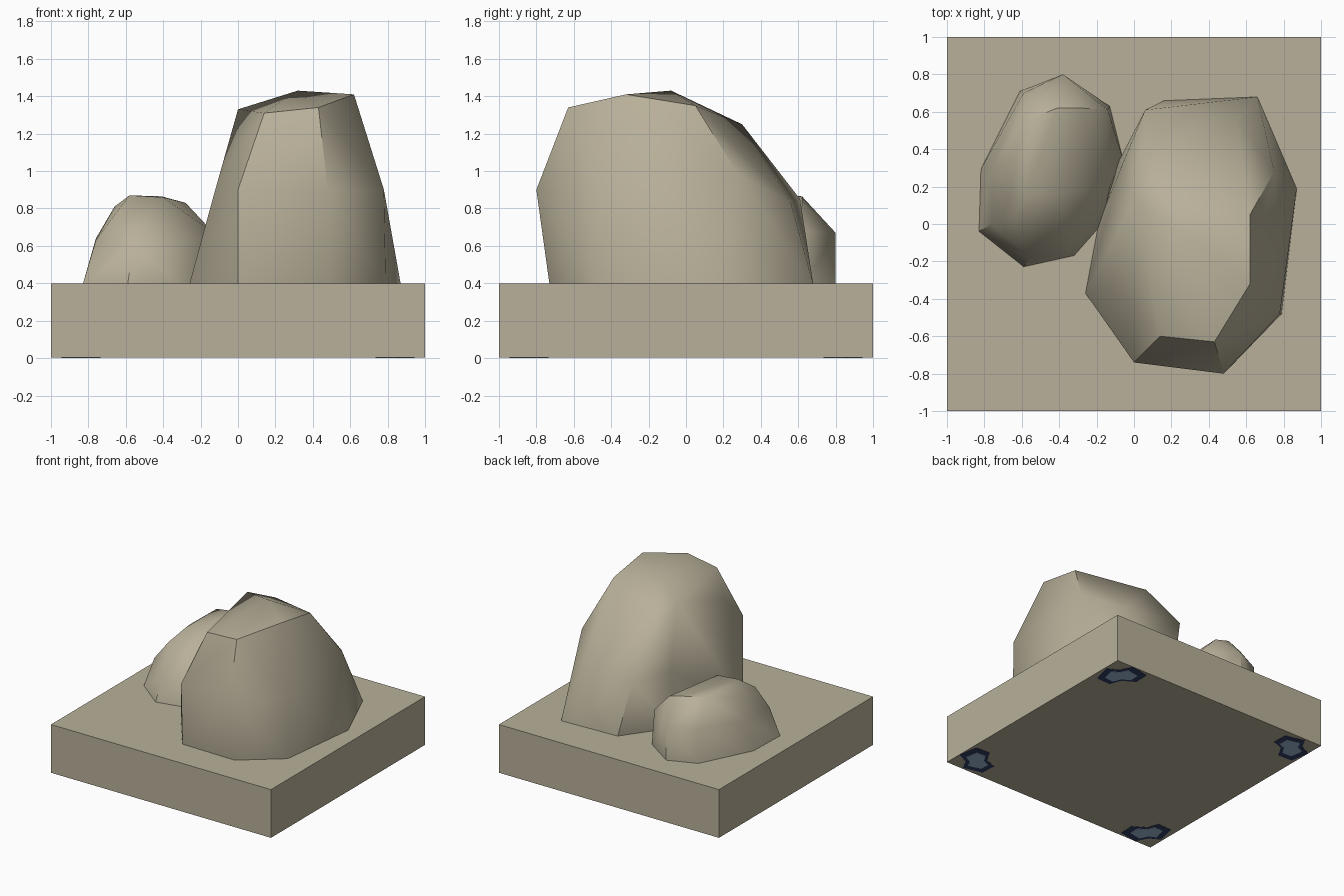
import bpy, bmesh, math
from mathutils import Vector

if "Cube" in bpy.data.objects:
    bpy.data.objects.remove(bpy.data.objects["Cube"])


def material(name, rgb):
    m = bpy.data.materials.new(name)
    m.diffuse_color = (*rgb, 1)
    m.use_nodes = True
    m.node_tree.nodes["Principled BSDF"].inputs["Base Color"].default_value = m.diffuse_color
    return m


STONE = material("sandy stone", (0.48, 0.434, 0.32))
NAVY = material("dark navy", (0.032, 0.05, 0.13))
SLATE = material("slate blue", (0.33, 0.48, 0.68))


def make_object(name, bm, mat):
    bmesh.ops.recalc_face_normals(bm, faces=bm.faces)
    mesh = bpy.data.meshes.new(name)
    bm.to_mesh(mesh)
    bm.free()
    mesh.materials.append(mat)
    ob = bpy.data.objects.new(name, mesh)
    bpy.context.collection.objects.link(ob)
    return ob


def boulder(name, points):
    """Faceted rock: hull around its corner points, smooth shaded."""
    bm = bmesh.new()
    for p in points:
        bm.verts.new(p)
    hull = bmesh.ops.convex_hull(bm, input=bm.verts)
    inside = {v for v in hull["geom_interior"] if isinstance(v, bmesh.types.BMVert)}
    bmesh.ops.delete(bm, geom=list(inside), context="VERTS")
    for v in bm.verts:                      # sink the foot slightly into the slab
        if v.co.z < 0.401:
            v.co.z = 0.395
    ob = make_object(name, bm, STONE)
    bpy.ops.object.select_all(action="DESELECT")
    ob.select_set(True)
    bpy.context.view_layer.objects.active = ob
    bpy.ops.object.shade_smooth_by_angle(angle=math.radians(42))
    return ob


def plate(name, outline, z0, z1, mat):
    bm = bmesh.new()
    face = bm.faces.new([bm.verts.new((x, y, z0)) for x, y in outline])
    ext = bmesh.ops.extrude_face_region(bm, geom=[face])
    top = [g for g in ext["geom"] if isinstance(g, bmesh.types.BMVert)]
    bmesh.ops.translate(bm, verts=top, vec=(0, 0, z1 - z0))
    return make_object(name, bm, mat)


# Square slab
plate("base_slab", [(-1, -1), (1, -1), (1, 1), (-1, 1)], 0.004, 0.4, STONE)

# Large boulder: foot, middle, crown
boulder("large_boulder", [
    (-0.26, -0.37, 0.4), (0, -0.72, 0.4), (0.48, -0.73, 0.4), (0.79, -0.48, 0.4),
    (0.87, 0.19, 0.4), (0.66, 0.68, 0.4), (0.16, 0.66, 0.4), (-0.1, 0.3, 0.4),
    (-0.19, 0.0, 0.4),
    (0, -0.74, 0.9), (0.48, -0.8, 0.9), (0.78, -0.48, 0.9), (0.75, 0.28, 0.98),
    (0.55, 0.56, 0.83), (0.06, 0.61, 0.85), (-0.07, 0.3, 0.85), (-0.13, -0.35, 0.87),
    (0.0, -0.48, 1.13), (0.14, -0.6, 1.31), (0.43, -0.63, 1.34), (0.62, -0.32, 1.41),
    (0.62, 0.05, 1.35), (0.32, -0.08, 1.43), (0.0, 0.12, 1.33), (0.13, 0.3, 1.25),
])

# Small boulder: foot, middle, crown
boulder("small_boulder", [
    (-0.83, -0.04, 0.4), (-0.82, 0.29, 0.4), (-0.61, 0.71, 0.4), (-0.38, 0.8, 0.4),
    (-0.13, 0.63, 0.4), (-0.06, 0.35, 0.4), (-0.17, 0.0, 0.4), (-0.32, -0.17, 0.4),
    (-0.59, -0.23, 0.4),
    (-0.76, 0.0, 0.63), (-0.76, 0.3, 0.64), (-0.59, 0.7, 0.67), (-0.38, 0.8, 0.67),
    (-0.14, 0.61, 0.68), (-0.13, 0.2, 0.67), (-0.33, -0.12, 0.6), (-0.56, -0.18, 0.6),
    (-0.65, 0.03, 0.78), (-0.66, 0.33, 0.81), (-0.58, 0.15, 0.87), (-0.58, 0.55, 0.87),
    (-0.4, 0.16, 0.86), (-0.41, 0.62, 0.865), (-0.28, 0.62, 0.83),
])

# Blotchy foot pads under the corners: (distance in from corner, sideways offset)
PAD = [(0.18, -0.125), (0.08, -0.065), (0.1, 0.0), (0.075, 0.075),
       (0.17, 0.14), (0.235, 0.08), (0.215, 0.0), (0.245, -0.065)]
centre = Vector((0.165, 0.0))
for k in range(4):
    c, s = round(math.cos(k * math.pi / 2)), round(math.sin(k * math.pi / 2))
    for label, scale, z, mat in (("pad_rim", 1.0, 0.002, NAVY), ("pad_centre", 0.66, 0.0, SLATE)):
        outline = []
        for p in PAD:
            d, v = centre + (Vector(p) - centre) * scale
            x, y = 1 - d - v, 1 - d + v
            outline.append((c * x - s * y, s * x + c * y))
        plate(f"{label}_{k + 1}", outline, z, 0.006, mat)
